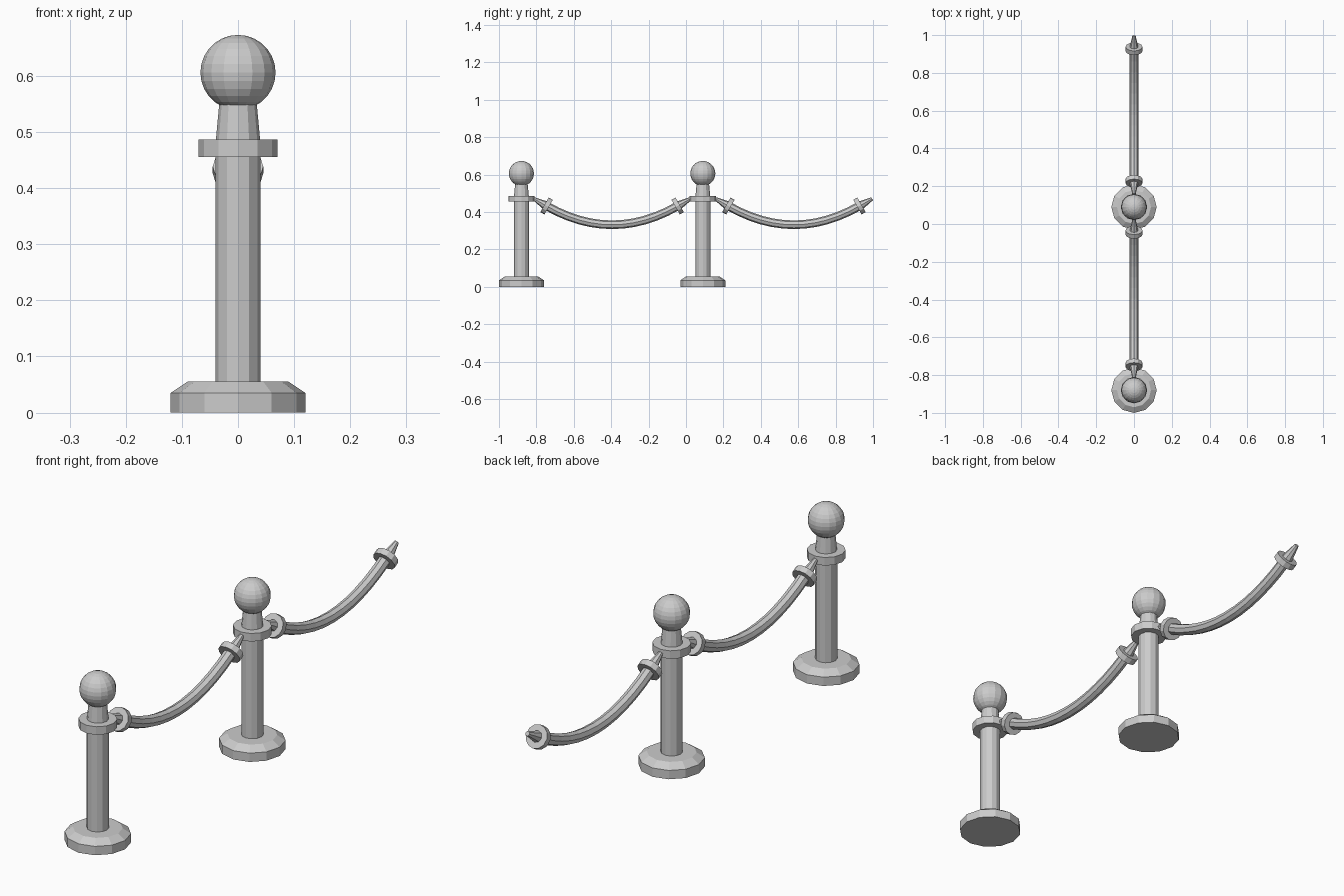
import bpy, bmesh, math
from mathutils import Vector, Matrix

if "Cube" in bpy.data.objects:
    bpy.data.objects.remove(bpy.data.objects["Cube"])

POSTS = (-0.88, 0.09)      # y of each post
ROPES = (-0.395, 0.577)    # y of the middle of each rope


def finish(name, bm):
    bmesh.ops.recalc_face_normals(bm, faces=bm.faces)
    me = bpy.data.meshes.new(name)
    bm.to_mesh(me)
    bm.free()
    ob = bpy.data.objects.new(name, me)
    bpy.context.collection.objects.link(ob)
    return ob


def skin(name, rings, location=(0, 0, 0)):
    """Bridge equal-sized rings of points and cap both ends."""
    bm = bmesh.new()
    loops = [[bm.verts.new(p) for p in ring] for ring in rings]
    n = len(loops[0])
    for a, b in zip(loops, loops[1:]):
        for i in range(n):
            j = (i + 1) % n
            bm.faces.new((a[i], a[j], b[j], b[i]))
    bm.faces.new(loops[0])
    bm.faces.new(loops[-1])
    ob = finish(name, bm)
    ob.location = location
    return ob


def ring(radius, sides, center, normal):
    """Circle of points around a direction lying in the yz plane."""
    x = Vector((1, 0, 0))
    v = Vector(normal).normalized().cross(x)
    return [Vector(center) + radius * (math.cos(t) * x + math.sin(t) * v)
            for t in (2 * math.pi * i / sides for i in range(sides))]


def lathe(name, profile, sides, location):
    return skin(name, [ring(r, sides, (0, 0, z), (0, 0, 1)) for r, z in profile], location)


# Posts: stepped foot, shaft, collar, tapered neck and ball
for y in POSTS:
    at = (0, y, 0)
    lathe("post_base", [(0.12, 0), (0.12, 0.035), (0.09, 0.055)], 12, at)
    lathe("post_shaft", [(0.04, 0.05), (0.04, 0.46)], 12, at)
    lathe("post_collar", [(0.07, 0.455), (0.07, 0.487)], 12, at)
    lathe("post_neck", [(0.04, 0.48), (0.033, 0.555)], 12, at)
    bm = bmesh.new()
    bmesh.ops.create_uvsphere(bm, u_segments=16, v_segments=14, radius=0.067,
                              matrix=Matrix.Translation((0, 0, 0.606)))
    finish("post_ball", bm).location = at

# Ropes: sagging tube with a ferrule and a tapered tip at each end
HALF, LOW, RISE = 0.35, 0.332, 0.1
for y in ROPES:
    at = (0, y, 0)
    rings = []
    for i in range(13):
        t = -1 + i / 6
        rings.append(ring(0.023, 8, (0, t * HALF, LOW + RISE * t * t), (0, HALF, 2 * RISE * t)))
    skin("rope", rings, at)
    for side in (-1, 1):
        d = Vector((0, side * HALF, 2 * RISE)).normalized()
        end = Vector((0, side * HALF, LOW + RISE))
        skin("rope_ferrule", [ring(0.045, 12, end + d * s, d) for s in (-0.012, 0.013)], at)
        skin("rope_tip", [ring(r, 8, end + d * s, d) for r, s in ((0.023, 0.01), (0.009, 0.079))], at)
